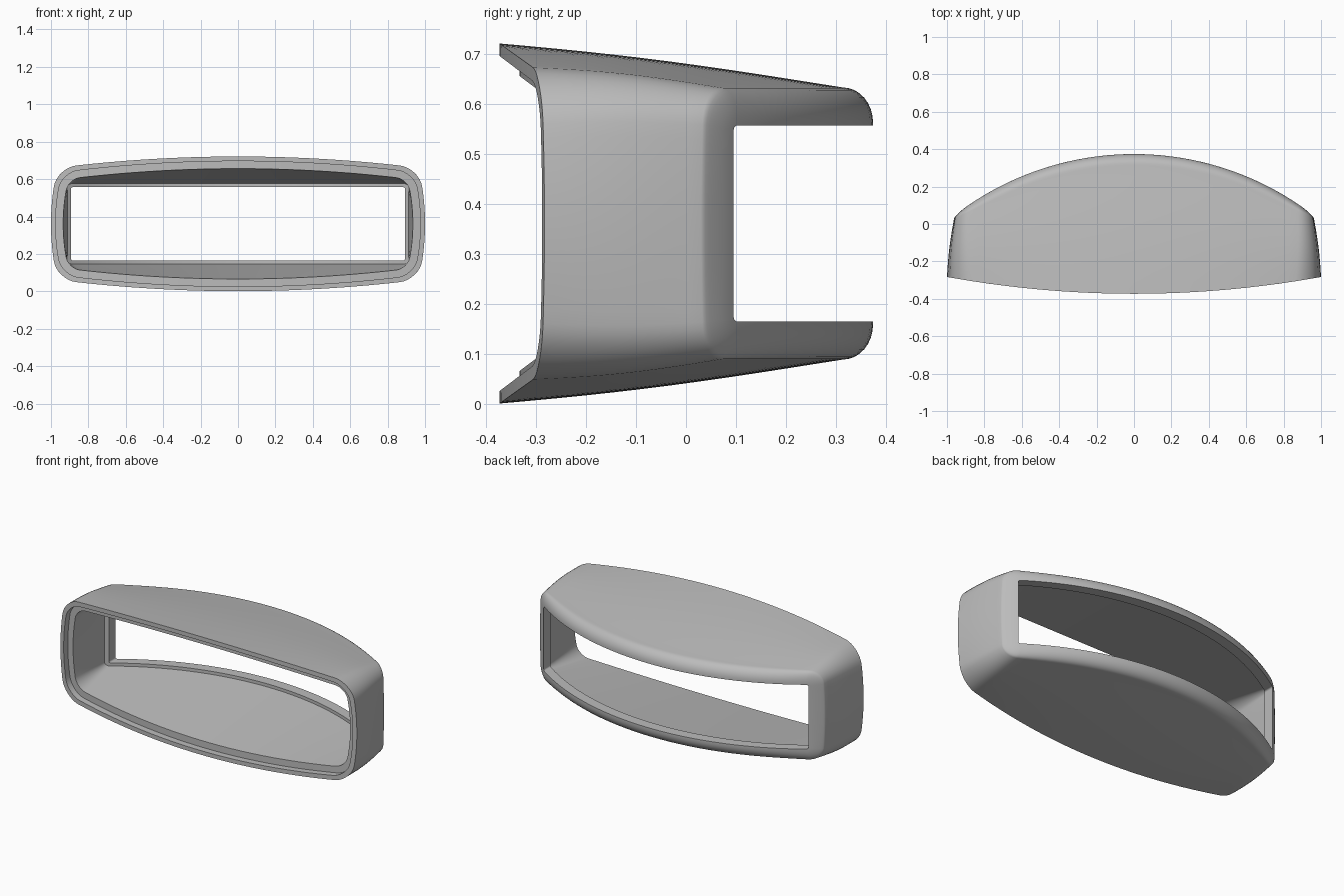
import bpy, bmesh
from math import sin, cos, pi, sqrt

cube = bpy.data.objects.get("Cube")
if cube:
    bpy.data.objects.remove(cube, do_unlink=True)

MID_Z = 0.361
TOP_SEGS, SIDE_SEGS, CORNER_SEGS = 40, 14, 8


def outline(hx, hz, r, bulge_x=0.0, bulge_z=0.0):
    """Rounded rectangle with bowed sides, as (x, z) points about the centre."""
    pts = []
    ix, iz = hx - r, hz - r
    corners = [(ix, iz), (-ix, iz), (-ix, -iz), (ix, -iz)]
    for q, (cx, cz) in enumerate(corners):
        arc = [(cx + r * cos((q + k / CORNER_SEGS) * pi / 2),
                cz + r * sin((q + k / CORNER_SEGS) * pi / 2))
               for k in range(CORNER_SEGS + 1)]
        nx, nz = corners[(q + 1) % 4]
        a = (q + 1) * pi / 2
        end = (nx + r * cos(a), nz + r * sin(a))
        n = SIDE_SEGS if q % 2 else TOP_SEGS
        (sx, sz) = arc[-1]
        edge = [(sx + (end[0] - sx) * k / n, sz + (end[1] - sz) * k / n)
                for k in range(1, n)]
        pts += arc + edge
    return [(x + bulge_x * (x / hx) * (1 - (z / hz) ** 2),
             z + bulge_z * (z / hz) * (1 - (x / hx) ** 2)) for x, z in pts]


def front_y(x):
    return -0.373 + 0.09 * x * x


def back_y(x):
    return 0.374 - 1.57 + sqrt(1.57 ** 2 - x * x)


def place(shape, depth):
    return [(x, depth(x), z) for x, z in shape]


def blend(a, b, t):
    return [tuple(p + (q - p) * t for p, q in zip(u, v)) for u, v in zip(a, b)]


# Cross-section outlines, front to back
rim_outer = outline(0.965, 0.30, 0.10, 0.035, 0.06)
rim_inner = outline(0.94, 0.275, 0.085, 0.035, 0.06)
ledge_inner = outline(0.905, 0.24, 0.06, 0.03, 0.055)
back_outer = outline(0.952, 0.272, 0.075, 0.01, 0.0)
lip_outer = outline(0.912, 0.215, 0.025)
opening = outline(0.893, 0.196, 0.01)

# Rounded back edge, running into the opening
fillet = []
for k in range(9):
    t = k / 8 * pi / 2
    shape = blend(back_outer, opening, 0.92 * (1 - cos(t)))
    fillet.append(place(shape, lambda x: back_y(x)
                        - (0.015 + 0.045 * (1 - min(1, abs(x) / 0.96) ** 8)) * (1 - sin(t))))

# Outer skin, slightly convex from rim to back
rows = []
rim = place(rim_outer, front_y)
for k in range(12):
    t = k / 12
    puff = 1 + 0.024 * sin(pi * t)
    rows.append([(x * (1 + 0.006 * sin(pi * t)), y, z * puff)
                 for x, y, z in blend(rim, fillet[0], t)])
rows += fillet

# Opening wall, lip, inner skin, stepped ledge and front rim
rows.append(place(opening, back_y))
rows.append(place(opening, lambda x: back_y(x) - 0.065))
lip = place(lip_outer, lambda x: back_y(x) - 0.065)
ledge = place(ledge_inner, lambda x: front_y(x) + 0.04)
rows += [blend(lip, ledge, k / 6) for k in range(7)]
rows.append(place(rim_inner, lambda x: front_y(x) + 0.04))
rows.append(place(rim_inner, front_y))

# Join the rows into one closed shell
bm = bmesh.new()
grid = [[bm.verts.new((x, y, z + MID_Z)) for x, y, z in row] for row in rows]
for i, row in enumerate(grid):
    nxt = grid[(i + 1) % len(grid)]
    for j in range(len(row)):
        m = (j + 1) % len(row)
        bm.faces.new((row[j], row[m], nxt[m], nxt[j]))
bmesh.ops.recalc_face_normals(bm, faces=bm.faces)
mesh = bpy.data.meshes.new("housing_shell")
bm.to_mesh(mesh)
bm.free()

housing = bpy.data.objects.new("housing_shell", mesh)
bpy.context.collection.objects.link(housing)

grey = bpy.data.materials.new("plain_grey")
grey.use_nodes = True
color = (0.5, 0.5, 0.5, 1.0)
grey.diffuse_color = color
grey.node_tree.nodes["Principled BSDF"].inputs["Base Color"].default_value = color
mesh.materials.append(grey)

bpy.ops.object.select_all(action="DESELECT")
housing.select_set(True)
bpy.context.view_layer.objects.active = housing
bpy.ops.object.shade_smooth_by_angle(angle=0.6)
